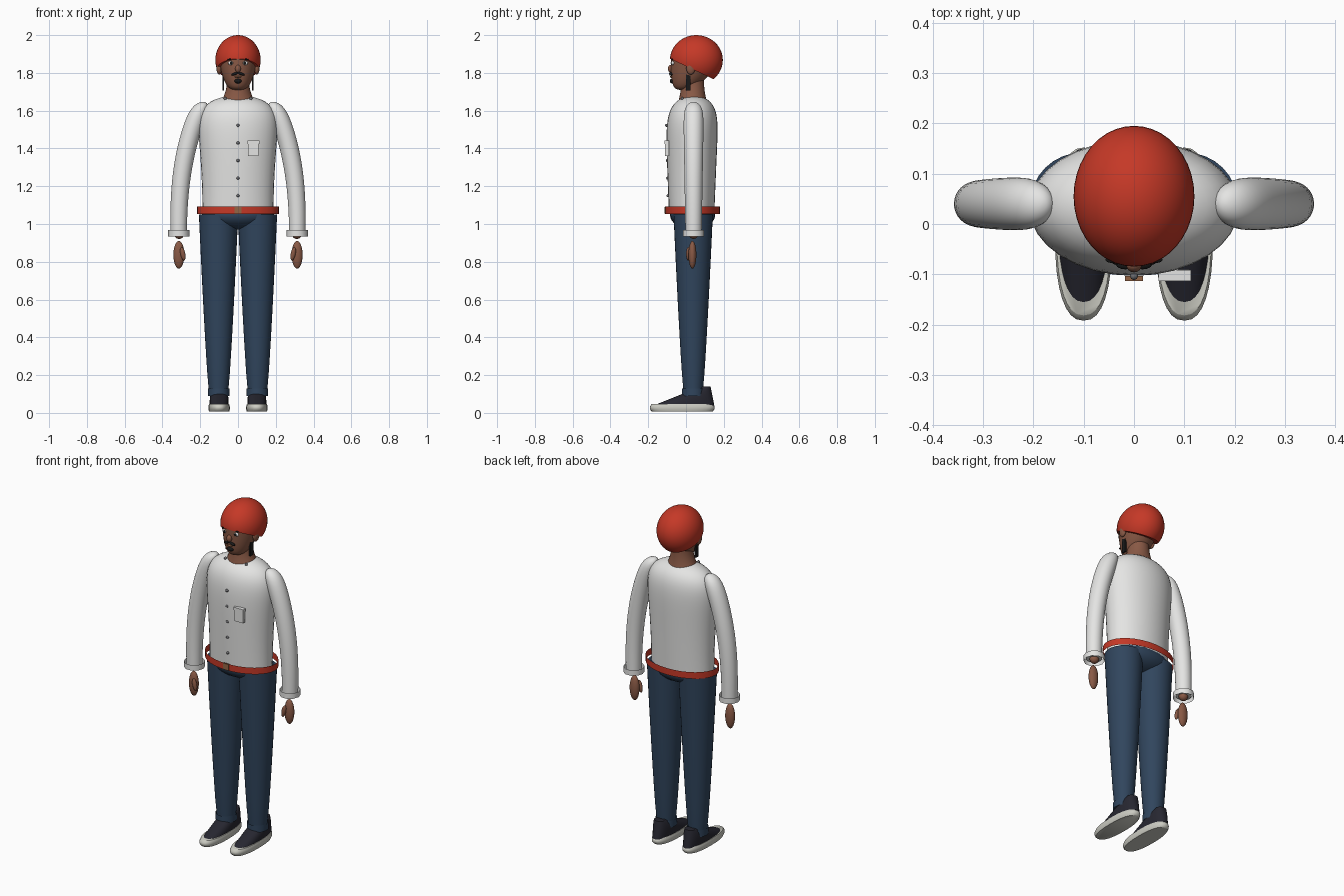
import bpy, bmesh
from math import cos, sin, pi, sqrt, radians, copysign
from mathutils import Matrix

if "Cube" in bpy.data.objects:
    bpy.data.objects.remove(bpy.data.objects["Cube"])


def material(name, *rgb):
    mat = bpy.data.materials.new(name)
    mat.use_nodes = True
    mat.diffuse_color = (*rgb, 1)
    shader = mat.node_tree.nodes["Principled BSDF"]
    shader.inputs["Base Color"].default_value = (*rgb, 1)
    return mat


RED = material("red", .56, .04, .02)
WHITE = material("white", .78, .78, .77)
DENIM = material("denim blue", .03, .06, .11)
SKIN = material("brown skin", .25, .1, .06)
SHOE = material("shoe navy", .02, .02, .03)
SOLE = material("sole grey", .6, .6, .54)
DARK = material("dark hair", .01, .01, .01)
METAL = material("button grey", .16, .16, .17)
BRASS = material("buckle brown", .3, .13, .06)


def finish(name, bm, mat, smooth=True):
    bmesh.ops.recalc_face_normals(bm, faces=bm.faces)
    mesh = bpy.data.meshes.new(name)
    bm.to_mesh(mesh)
    bm.free()
    mesh.materials.append(mat)
    ob = bpy.data.objects.new(name, mesh)
    bpy.context.collection.objects.link(ob)
    if smooth:
        bpy.ops.object.select_all(action="DESELECT")
        ob.select_set(True)
        bpy.context.view_layer.objects.active = ob
        bpy.ops.object.shade_smooth_by_angle(angle=radians(50))


def loft(name, mat, start, end, shape, side=1, steps=14, sides=32, power=2, closed=True):
    """Level rings from start to end height; shape(t) gives centre x, y and radius x, y.
    Rings crowd towards the end so that it can close in a round dome."""
    bm = bmesh.new()
    rings = []
    for step in range(steps + 1):
        t = sin(pi / 2 * step / steps)
        cx, cy, rx, ry = shape(t)
        ring = []
        for i in range(sides):
            c, s = cos(2 * pi * i / sides), sin(2 * pi * i / sides)
            x = cx + rx * copysign(abs(c) ** (2 / power), c)
            y = cy + ry * copysign(abs(s) ** (2 / power), s)
            ring.append(bm.verts.new((side * x, y, start + (end - start) * t)))
        rings.append(ring)
    for low, high in zip(rings, rings[1:]):
        for i in range(sides):
            bm.faces.new((low[i - 1], low[i], high[i], high[i - 1]))
    bmesh.ops.remove_doubles(bm, verts=bm.verts, dist=.00001)
    if closed:
        rims = [edge for edge in bm.edges if edge.is_boundary]
        bmesh.ops.holes_fill(bm, edges=rims, sides=0)
    finish(name, bm, mat)


def band(name, mat, bottom, top, centre, radii, side=1, sides=32):
    """Thin upright tube, open at both ends."""
    loft(name, mat, bottom, top, lambda t: (*centre, *radii), side=side,
         steps=1, sides=sides, closed=False)


def place(bm, loc, size, tilt=0):
    matrix = Matrix.Translation(loc) @ Matrix.Rotation(tilt, 4, "Y") @ Matrix.Diagonal((*size, 1))
    bmesh.ops.transform(bm, matrix=matrix, verts=bm.verts)


def ball(name, mat, loc, radii, tilt=0):
    bm = bmesh.new()
    bmesh.ops.create_uvsphere(bm, u_segments=24, v_segments=16, radius=1)
    place(bm, loc, radii, tilt)
    finish(name, bm, mat)


def box(name, mat, loc, size):
    bm = bmesh.new()
    bmesh.ops.create_cube(bm, size=1)
    place(bm, loc, size)
    finish(name, bm, mat, smooth=False)


def dome(t, sharpness):
    """Stays near one, then rounds off to zero at the end."""
    return sqrt(max(0, 1 - t ** sharpness))


# Cross-sections of the lofted parts, from start to end
def shirt_shape(t):
    return 0, .03 + .01 * t ** 4, (.188 + .05 * t * t) * dome(t, 9), (.12 + .025 * t) * dome(t, 9)


def leg_shape(t):
    radius = .05 + .054 * t ** .8
    return .103, .038, radius, radius


def sleeve_shape(t):
    radius = (.043 + .012 * t) * dome(t, 20)
    return .314 - .128 * t ** 2.5, .04, radius, radius


def sole_shape(t):
    bulge = .85 + .15 * sin(pi * (.2 + .6 * t))
    return .1, -.02, .057 * bulge, .172 * bulge


def upper_shape(t):
    return .1, -.01 + .115 * t, .05 * (1 - .4 * t ** 3), .16 - .135 * t


def neck_shape(t):
    flare = .03 * (1 - t) ** 2
    return 0, .035, .058 + flare, .06 + flare / 2


def head_shape(t):
    rise = max(0, 1 - t)
    return 0, -.02 + .07 * rise ** .7, .105 * rise ** .3, .13 * rise ** .35


# Shirt, belt and hips
loft("shirt", WHITE, 1.06, 1.68, shirt_shape, steps=24)
band("belt", RED, 1.053, 1.092, centre=(0, .035), radii=(.218, .145))
box("belt_buckle", BRASS, (0, -.108, 1.073), (.036, .01, .036))
ball("hips", DENIM, (0, .035, 1.05), (.19, .12, .08))

# Neck and head
loft("neck", SKIN, 1.65, 1.76, neck_shape)
loft("head", SKIN, 1.88, 1.71, head_shape, steps=20)
ball("nose", SKIN, (0, -.082, 1.822), (.015, .014, .02))
ball("mouth", BRASS, (0, -.077, 1.779), (.018, .009, .005))
ball("goatee", DARK, (0, -.07, 1.757), (.02, .016, .013))

for side, label in ((1, "left_"), (-1, "right_")):
    # Trouser leg with turned-up cuff
    loft(label + "trouser_leg", DENIM, .1, 1.05, leg_shape, side=side)
    band(label + "trouser_cuff", DENIM, .09, .13, (.103, .038), (.057, .06), side=side)

    # Shoe
    loft(label + "shoe_sole", SOLE, .008, .046, sole_shape, side=side, power=2.4)
    loft(label + "shoe_upper", SHOE, .04, .14, upper_shape, side=side, power=2.3)

    # Sleeve with open faceted cuff
    loft(label + "sleeve", WHITE, .95, 1.647, sleeve_shape, side=side, steps=20)
    band(label + "sleeve_cuff", WHITE, .935, .967, (.313, .04), (.057, .058), side=side, sides=10)

    # Hand
    ball(label + "wrist", SKIN, (side * .312, .04, .946), (.026, .024, .025))
    ball(label + "hand", SKIN, (side * .313, .034, .837), (.029, .021, .073))
    ball(label + "thumb", SKIN, (side * .292, .012, .842), (.013, .012, .036), tilt=side * .2)

    # Ear with hanging strap
    ball(label + "ear", SKIN, (side * .1, .025, 1.825), (.014, .024, .034))
    box(label + "strap", DARK, (side * .078, .012, 1.755), (.009, .026, .095))

    # Eye, brow and half of the moustache
    ball(label + "eye", WHITE, (side * .037, -.069, 1.852), (.015, .009, .011))
    ball(label + "pupil", DARK, (side * .036, -.076, 1.852), (.007, .005, .008))
    ball(label + "brow", DARK, (side * .038, -.071, 1.873), (.019, .007, .004), tilt=side * .15)
    ball(label + "moustache", DARK, (side * .017, -.08, 1.795), (.02, .01, .007), tilt=side * .35)
    ball(label + "collar_button", METAL, (side * .068, -.02, 1.664), [.008] * 3)

# Domed cap, cut along a plane that drops to the back
bm = bmesh.new()
bmesh.ops.create_uvsphere(bm, u_segments=40, v_segments=24, radius=1)
place(bm, (0, .055, 1.868), (.12, .14, .132))
cut = bmesh.ops.bisect_plane(bm, geom=bm.verts[:] + bm.edges[:] + bm.faces[:],
                             plane_co=(0, -.085, 1.875), plane_no=(0, -.11, -.235),
                             clear_outer=True)
rim = [item for item in cut["geom_cut"] if isinstance(item, bmesh.types.BMEdge)]
bmesh.ops.edgeloop_fill(bm, edges=rim)
finish("cap", bm, RED)

# Shirt buttons and chest pocket
for row in range(5):
    ball("shirt_button", METAL, (0, -.095 - .002 * row, 1.15 + .093 * row), [.008] * 3)
box("chest_pocket", WHITE, (.081, -.1, 1.395), (.056, .02, .072))
box("pocket_flap", WHITE, (.081, -.102, 1.432), (.064, .022, .018))
